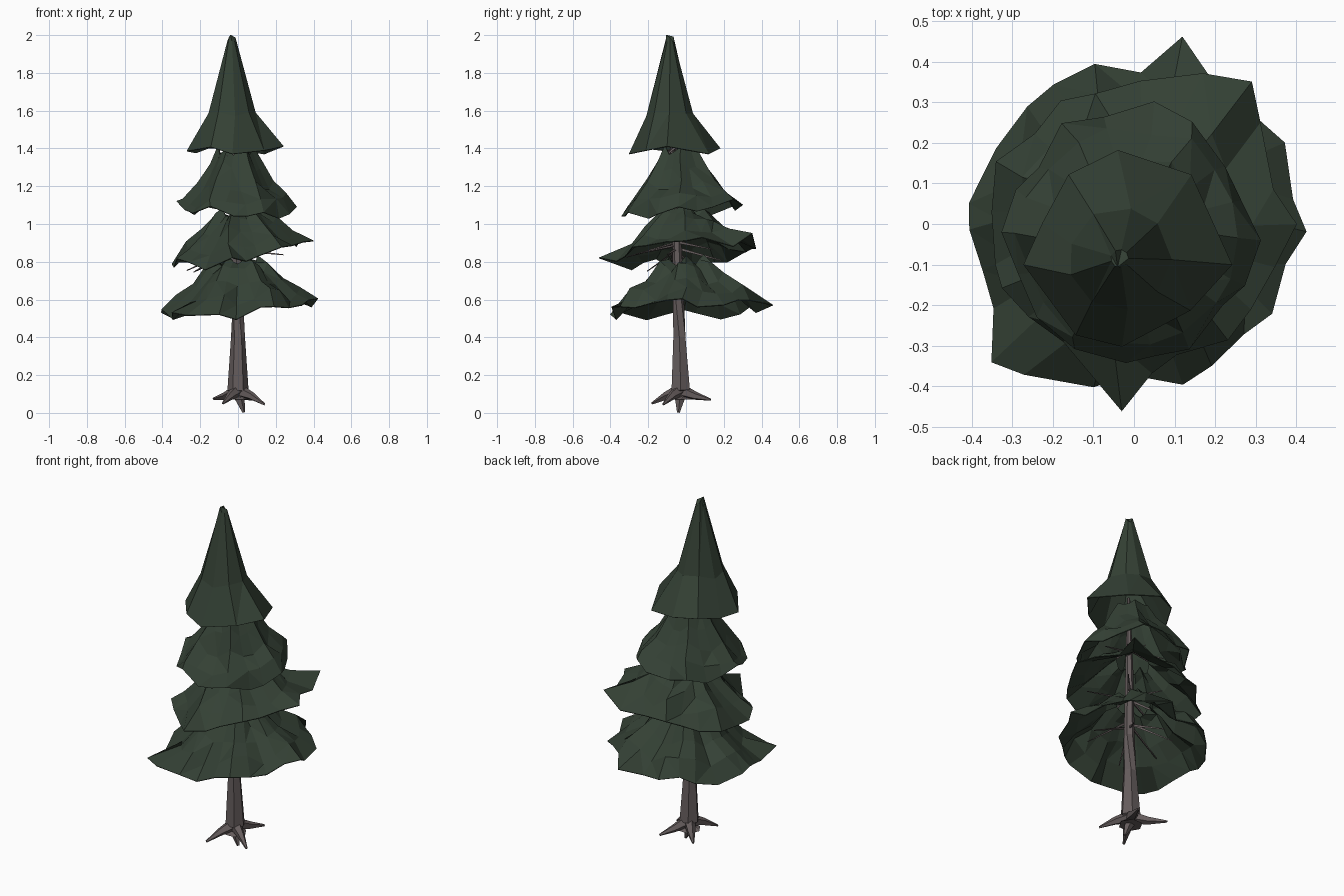
import bpy, bmesh, math, random
from mathutils import Vector

random.seed(7)
if "Cube" in bpy.data.objects:
    bpy.data.objects.remove(bpy.data.objects["Cube"])


def material(name, rgb):
    mat = bpy.data.materials.new(name)
    mat.use_nodes = True
    mat.diffuse_color = (*rgb, 1)
    mat.node_tree.nodes["Principled BSDF"].inputs["Base Color"].default_value = (*rgb, 1)
    return mat


needles = material("dark pine green", (0.034, 0.052, 0.035))
bark = material("grey brown bark", (0.13, 0.108, 0.108))


def finish(bm, name, mat):
    bmesh.ops.recalc_face_normals(bm, faces=bm.faces)
    mesh = bpy.data.meshes.new(name)
    bm.to_mesh(mesh)
    bm.free()
    mesh.materials.append(mat)
    obj = bpy.data.objects.new(name, mesh)
    bpy.context.collection.objects.link(obj)
    return obj


def bridge(bm, a, b):
    n = len(a)
    for i in range(n):
        bm.faces.new((a[i], a[(i + 1) % n], b[(i + 1) % n], b[i]))


def tube(bm, path, radii, sides):
    """Tapered faceted tube along a path."""
    pts = [Vector(p) for p in path]
    rings = []
    for i, p in enumerate(pts):
        axis = pts[min(i + 1, len(pts) - 1)] - pts[max(i - 1, 0)]
        turn = axis.to_track_quat("Z", "Y")
        rings.append([bm.verts.new(p + turn @ Vector((
            radii[i] * math.cos(math.tau * k / sides),
            radii[i] * math.sin(math.tau * k / sides), 0))) for k in range(sides)])
    for a, b in zip(rings, rings[1:]):
        bridge(bm, a, b)
    bm.faces.new(rings[0])
    bm.faces.new(rings[-1])


def foliage(name, centre, profile, sides, lobes, tilt, tips, rough=1.0, peak=None):
    """Drooping skirt with a ragged rim of boughs and chosen tips, open unless it has a peak."""
    bm = bmesh.new()
    rings = []
    for k, (radius, z) in enumerate(profile):
        f = k / (len(profile) - 1)
        ring = []
        for i in range(sides):
            ang = math.tau * (i + f * random.uniform(-0.2, 0.2)) / sides
            wave = math.cos(lobes * ang)
            spread = 0.03 + 0.02 * f
            r = radius * (1 + rough * (0.03 * wave + random.uniform(-spread, spread)))
            x, y = r * math.cos(ang), r * math.sin(ang)
            drop = 0.014 + 0.014 * f
            lift = (x * tilt[0] + y * tilt[1]) + rough * (
                0.022 * wave + random.uniform(-drop, drop))
            ring.append(bm.verts.new((centre[0] + x, centre[1] + y, z + lift)))
        rings.append(ring)
    free = list(rings[-1])
    for tip in tips:
        goal = Vector(tip)
        near = min(free, key=lambda v: (v.co.xy - goal.xy).length)
        near.co = goal
        free.remove(near)
    if peak:
        top = bm.verts.new(peak)
        for i in range(sides):
            bm.faces.new((top, rings[0][i], rings[0][(i + 1) % sides]))
    for a, b in zip(rings, rings[1:]):
        bridge(bm, a, b)
    bmesh.ops.triangulate(bm, faces=[f for f in bm.faces if random.random() < 0.4])
    # Face outwards, so that the thickness grows inwards
    bmesh.ops.recalc_face_normals(bm, faces=bm.faces)
    if sum(f.normal.z for f in bm.faces) < 0:
        bmesh.ops.reverse_faces(bm, faces=bm.faces)
    obj = finish(bm, name, needles)
    shell = obj.modifiers.new("thickness", "SOLIDIFY")
    shell.thickness = 0.005
    shell.offset = 0


# Trunk with a flared foot and a slight lean
bm = bmesh.new()
trunk_path = [(0, -.028, .07), (0, -.028, .12), (0, -.035, .4), (0, -.04, .62),
              (-.01, -.05, 1), (-.03, -.08, 1.5)]
tube(bm, trunk_path, [.066, .056, .037, .029, .022, .008], 6)
finish(bm, "trunk", bark)

# Roots spreading out, and one pointing down
bm = bmesh.new()
for tip in [(-.13, .12, .075), (.14, -.12, .045), (.08, .13, .07), (-.08, -.18, .05)]:
    end = Vector(tip)
    start = Vector((0, -.03, .12))
    mid = start.lerp(end, .5)
    mid.z = .09
    tube(bm, [start, mid, end], [.036, .022, .006], 5)
tube(bm, [(0, -.03, .1), (.03, -.04, .003)], [.035, .008], 5)
finish(bm, "roots", bark)

# Thin drooping branches under each tier of foliage
bm = bmesh.new()
for z, reach, rise, slope, count in [(.72, .23, -.1, .03, 7), (.89, .26, -.07, .17, 8),
                                     (1.17, .18, -.04, .03, 8), (1.41, .09, -.05, 0, 7)]:
    for i in range(count):
        ang = math.tau * (i + random.uniform(-.3, .3)) / count
        side = Vector((math.cos(ang), math.sin(ang), 0)) * reach
        root = Vector((-.015, -.055, z + random.uniform(-.04, .02)))
        tube(bm, [root, root + side + Vector((0, 0, rise + slope * side.x))], [.009, .003], 3)
finish(bm, "branches", bark)

# Four tiers of foliage
foliage("bottom_foliage", (0, 0),
        [(.1, .8), (.155, .775), (.23, .69), (.32, .62), (.395, .55)], 24, 6, (.06, .03),
        [(.12, .46, .57), (-.35, -.34, .53), (-.405, .05, .53), (.39, .06, .56),
         (-.1, -.4, .52), (-.27, -.37, .515), (.37, .2, .57), (.34, -.22, .57)])
foliage("lower_middle_foliage", (0, -.01),
        [(.09, 1.07), (.13, 1.04), (.2, .975), (.28, .905), (.35, .845)], 21, 7, (.18, .06),
        [(.4, 0, .91), (.29, .35, .95), (.17, .37, .87), (.31, .25, .88),
         (-.03, -.46, .82), (-.34, -.1, .77)])
foliage("upper_middle_foliage", (-.01, -.03),
        [(.09, 1.39), (.135, 1.3), (.195, 1.21), (.265, 1.14), (.3, 1.075)], 18, 6, (.03, .06),
        [(-.325, -.02, 1.12), (-.02, -.34, 1.04), (.05, .3, 1.1), (.31, -.04, 1.09)])
foliage("top_foliage", (-.035, -.085),
        [(.02, 1.97), (.125, 1.585), (.21, 1.395)], 9, 3, (0, 0),
        [(-.27, -.1, 1.385), (.24, -.1, 1.41), (-.03, -.3, 1.37), (-.04, .18, 1.4),
         (.14, .12, 1.37), (-.16, .12, 1.4)], .6, (-.04, -.105, 2))
